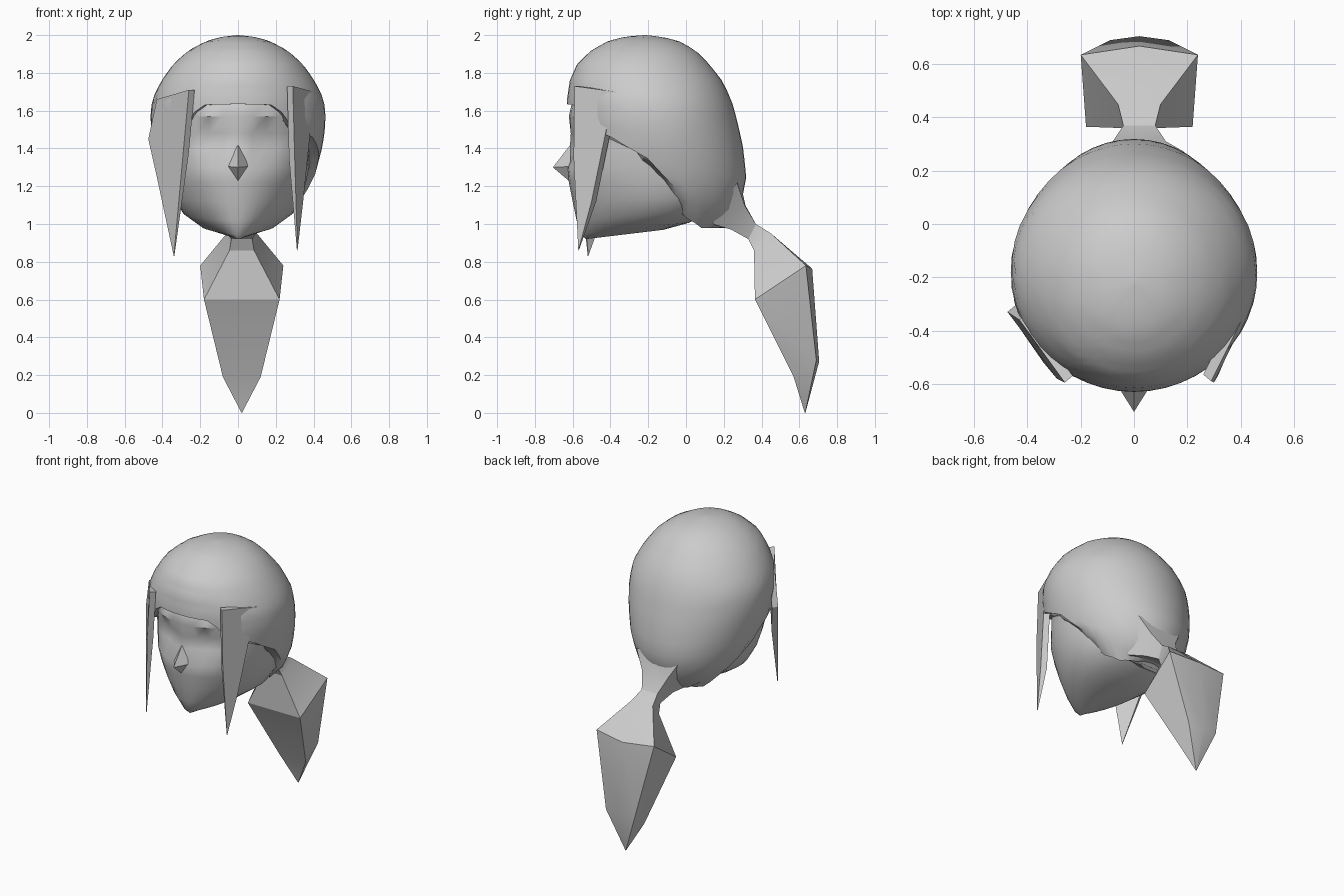
import bpy, bmesh, math
from mathutils import Vector

cube = bpy.data.objects.get("Cube")
if cube:
    bpy.data.objects.remove(cube)

grey = bpy.data.materials.new("plain grey")
grey.use_nodes = True
COLOUR = (0.6, 0.6, 0.6, 1)
grey.diffuse_color = COLOUR
grey.node_tree.nodes["Principled BSDF"].inputs["Base Color"].default_value = COLOUR


def finish(bm, name, angle=35):
    bmesh.ops.recalc_face_normals(bm, faces=bm.faces)
    mesh = bpy.data.meshes.new(name)
    bm.to_mesh(mesh)
    bm.free()
    mesh.materials.append(grey)
    obj = bpy.data.objects.new(name, mesh)
    bpy.context.collection.objects.link(obj)
    bpy.ops.object.select_all(action='DESELECT')
    obj.select_set(True)
    bpy.context.view_layer.objects.active = obj
    bpy.ops.object.shade_smooth_by_angle(angle=math.radians(angle))
    return obj


def loft(rings, name, angle=35):
    """Skin closed rings of equal length and cap both ends."""
    bm = bmesh.new()
    rows = [[bm.verts.new(p) for p in ring] for ring in rings]
    n = len(rows[0])
    for a, b in zip(rows, rows[1:]):
        for i in range(n):
            j = (i + 1) % n
            bm.faces.new((a[i], a[j], b[j], b[i]))
    bm.faces.new(rows[0])
    bm.faces.new(rows[-1])
    bmesh.ops.remove_doubles(bm, verts=bm.verts, dist=0.0005)
    return finish(bm, name, angle)


def lookup(table, t):
    """Interpolate a table of rows sorted by their first value."""
    for p, q in zip(table, table[1:]):
        if t <= q[0]:
            f = max(0, (t - p[0]) / (q[0] - p[0]))
            return [u + (v - u) * f for u, v in zip(p[1:], q[1:])]
    return list(table[-1][1:])


# Head: height, front y, back y, half width, taper to the front, eye hollow
HEAD = [
    (0.92, -0.53, -0.12, 0.06, 0.5, 0),
    (0.945, -0.555, 0.02, 0.18, 0.4, 0),
    (1.02, -0.58, 0.13, 0.28, 0.25, 0),
    (1.12, -0.60, 0.19, 0.335, 0.15, 0),
    (1.22, -0.62, 0.22, 0.36, 0.08, 0),
    (1.30, -0.63, 0.24, 0.375, 0.03, 0.0),
    (1.40, -0.615, 0.24, 0.385, 0, 0.04),
    (1.48, -0.61, 0.24, 0.39, 0, 0.05),
    (1.57, -0.62, 0.22, 0.40, 0, 0),
    (1.66, -0.60, 0.18, 0.39, 0, 0),
    (1.78, -0.48, 0.08, 0.28, 0, 0),
]
head_rings = []
for z, front, back, width, taper, hollow in HEAD:
    ring = []
    for i in range(32):
        a = math.tau * i / 32
        x = width * math.sin(a) * (1 - taper * math.cos(a))
        y = (front + back) / 2 - (back - front) / 2 * math.cos(a)
        if math.cos(a) > 0:
            y += hollow * math.sin(min(1, abs(x) / 0.3) * math.pi)
        tilt = 0.12 * max(0, (1.2 - z) / 0.28)
        ring.append((x, y, z + tilt * (y - front)))
    head_rings.append(ring)
loft(head_rings, "head", 40)

# Nose
bm = bmesh.new()
tip, top, base, left, right = [bm.verts.new(p) for p in (
    (0, -0.705, 1.30), (0, -0.612, 1.42), (0, -0.61, 1.22),
    (0.06, -0.61, 1.305), (-0.06, -0.61, 1.305))]
for f in ((tip, top, left), (tip, right, top), (tip, left, base),
          (tip, base, right), (top, right, base, left)):
    bm.faces.new(f)
finish(bm, "nose", 20)

# Hair cap: height, front y, back y, half width
CAP = [
    (0.97, -0.30, 0.20, 0.20),
    (1.10, -0.45, 0.29, 0.33),
    (1.25, -0.57, 0.32, 0.405),
    (1.42, -0.62, 0.30, 0.45),
    (1.55, -0.63, 0.27, 0.465),
    (1.66, -0.63, 0.24, 0.455),
    (1.76, -0.615, 0.19, 0.405),
    (1.85, -0.575, 0.12, 0.34),
    (1.92, -0.50, 0.05, 0.26),
    (1.97, -0.41, -0.04, 0.165),
    (1.992, -0.32, -0.13, 0.08),
    (2.0, -0.225, -0.215, 0.004),
]
# Hairline height by angle in degrees from the front
HAIRLINE = [(0, 1.635), (26, 1.63), (42, 1.48), (56, 1.48), (84, 1.34),
            (92, 1.24), (103, 1.13), (120, 1.07), (143, 0.99), (180, 0.98)]
COLUMNS, ROWS = 48, 18
cap_rings = []
for r in range(ROWS + 2):
    ring = []
    for i in range(COLUMNS):
        a = math.tau * i / COLUMNS
        degrees = min(math.degrees(a), 360 - math.degrees(a))
        low = lookup(HAIRLINE, degrees)[0]
        f = max(0, r - 1) / ROWS
        z = low + (2.0 - low) * math.sin(f * math.pi / 2)
        front, back, width = lookup(CAP, z)
        x = width * math.sin(a)
        y = (front + back) / 2 - (back - front) / 2 * math.cos(a)
        if r == 0:  # underside turned in towards the head
            x *= 0.72 if degrees > 90 else 0.93
            y = -0.16 + (y + 0.16) * 0.93
            if degrees > 90:
                z = max(0.98, z - 0.09)
        ring.append((x, y, z))
    cap_rings.append(ring)
loft(cap_rings, "hair_cap", 40)

# Hanging locks at the temples
LOCKS = {
    "left_lock": [(0.29, -0.59, 1.73), (0.40, -0.37, 1.70), (0.385, -0.42, 1.51),
                  (0.345, -0.50, 1.12), (0.315, -0.57, 0.86), (0.30, -0.595, 1.35)],
    "right_lock": [(-0.26, -0.595, 1.71), (-0.43, -0.36, 1.66), (-0.475, -0.33, 1.45),
                   (-0.43, -0.39, 1.25), (-0.34, -0.52, 0.83), (-0.29, -0.58, 1.38)],
}
for name, outline in LOCKS.items():
    side = 1 if outline[0][0] > 0 else -1
    inward = Vector((-0.03 * side, 0.025, 0))
    inner = [Vector(p) + inward * (0.1 if p[2] < 0.9 else 1) for p in outline]
    loft([outline, inner], name, 20)

# Ponytail: y and z of the inner and outer sides, half widths, middle bulge
TAIL = [
    (0.14, 1.00, 0.15, 0.27, 1.22, 0.17, 0.02),
    (0.24, 0.97, 0.09, 0.31, 1.10, 0.10, 0.005),
    (0.33, 0.92, 0.055, 0.37, 1.00, 0.06, 0),
    (0.36, 0.86, 0.065, 0.45, 0.95, 0.08, 0),
    (0.365, 0.60, 0.20, 0.635, 0.78, 0.22, 0.033),
    (0.57, 0.19, 0.10, 0.69, 0.28, 0.11, 0.015),
    (0.63, 0.01, 0.0, 0.63, 0.01, 0.0, 0),
]
tail_rings = []
for yi, zi, wi, yo, zo, wo, bulge in TAIL:
    c = 0.02
    tail_rings.append([(c - wi, yi, zi), (c + wi, yi, zi), (c + wo, yo, zo),
                       (c, yo + bulge, zo - bulge / 2), (c - wo, yo, zo)])
bm_tail = tail_rings[:-1] + [[(0.02 + 0.001 * dx, 0.63 + 0.001 * dy, 0.0)
                             for dx, dy in ((-1, -1), (1, -1), (1, 1), (0, 2), (-1, 1))]]
loft(bm_tail, "ponytail", 25)
